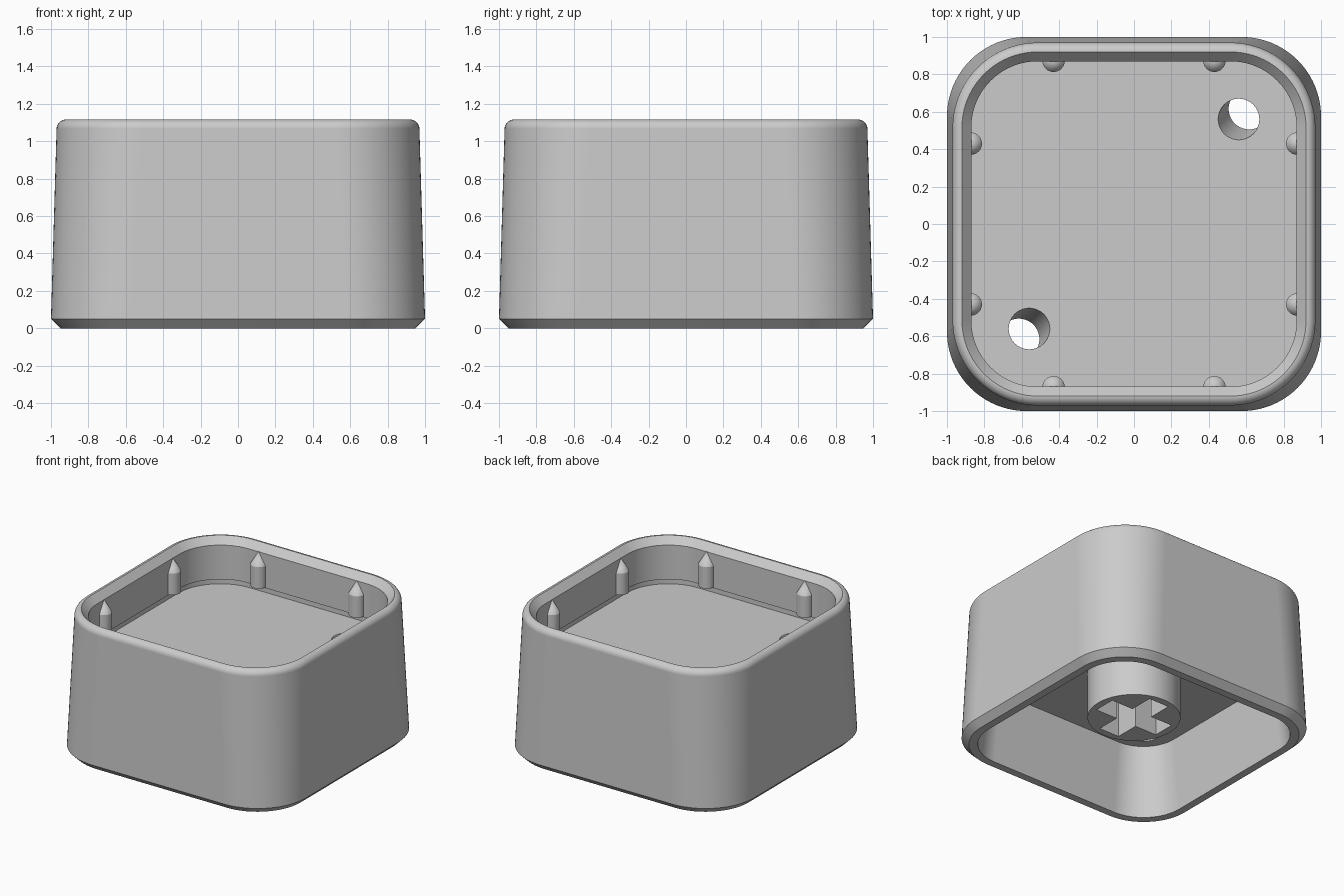
import bpy, bmesh, math
from mathutils import Matrix, Vector

cube = bpy.data.objects.get("Cube")
if cube:
    bpy.data.objects.remove(cube, do_unlink=True)

# Single colour
grey = bpy.data.materials.new("plain_grey")
grey.use_nodes = True
colour = (0.6, 0.6, 0.6, 1)
grey.diffuse_color = colour
grey.node_tree.nodes["Principled BSDF"].inputs["Base Color"].default_value = colour

TOP, FLOOR, CEILING, STEM_END = 1.116, 0.75, 0.55, 0.18


def make_object(name, bm):
    bmesh.ops.recalc_face_normals(bm, faces=bm.faces)
    mesh = bpy.data.meshes.new(name)
    bm.to_mesh(mesh)
    bm.free()
    mesh.materials.append(grey)
    obj = bpy.data.objects.new(name, mesh)
    bpy.context.collection.objects.link(obj)
    return obj


def activate(obj):
    bpy.ops.object.select_all(action='DESELECT')
    obj.select_set(True)
    bpy.context.view_layer.objects.active = obj


def boolean(target, tool, operation):
    mod = target.modifiers.new("boolean", 'BOOLEAN')
    mod.operation, mod.solver, mod.object = operation, 'EXACT', tool
    activate(target)
    bpy.ops.object.modifier_apply(modifier=mod.name)
    bpy.data.objects.remove(tool, do_unlink=True)


def smooth(obj):
    activate(obj)
    bpy.ops.object.shade_smooth_by_angle(angle=math.radians(30))
    mod = obj.modifiers.new("weighted_normals", 'WEIGHTED_NORMAL')
    mod.keep_sharp = True


def rounded_square(bm, half, z, core, steps=20):
    # core is the distance of each corner arc's centre from the axes
    ring = []
    for corner in range(4):
        mid = math.pi / 4 + corner * math.pi / 2
        centre = Vector((math.copysign(core, math.cos(mid)), math.copysign(core, math.sin(mid)), z))
        for i in range(steps + 1):
            a = corner * math.pi / 2 + i / steps * math.pi / 2
            ring.append(bm.verts.new(centre + (half - core) * Vector((math.cos(a), math.sin(a), 0))))
    return ring


def cylinder(bm, radius, bottom, top, top_radius=None, x=0, y=0, segments=64):
    return bmesh.ops.create_cone(
        bm, cap_ends=True, segments=segments, radius1=radius,
        radius2=radius if top_radius is None else top_radius, depth=top - bottom,
        matrix=Matrix.Translation((x, y, (bottom + top) / 2)))["verts"]


# Body: one wall section swept round a rounded square, closed by ceiling and floor
fillet = 0.05
section = [(0.83, CEILING, 0.55), (0.89, 0, 0.56), (0.95, 0, 0.57), (1.0, 0.05, 0.575)]
for i in range(9):
    a = i / 8 * math.pi / 2
    section.append((0.92 + fillet * math.cos(a), TOP - fillet + fillet * math.sin(a), 0.515))
# Chamfered rim, upright inner wall and a shallow groove above the floor
section += [(0.87, TOP - 0.055, 0.515), (0.87, 0.79, 0.515), (0.88, 0.79, 0.515), (0.88, FLOOR, 0.515)]
bm = bmesh.new()
rings = [rounded_square(bm, *point) for point in section]
for low, high in zip(rings, rings[1:]):
    for i in range(len(low)):
        j = (i + 1) % len(low)
        bm.faces.new((low[i], low[j], high[j], high[i]))
bm.faces.new(rings[0])
bm.faces.new(rings[-1])
body = make_object("body", bm)

# Stem under the ceiling
bm = bmesh.new()
cylinder(bm, 0.333, STEM_END, CEILING + 0.1)
boolean(body, make_object("stem", bm), 'UNION')

# Cross-shaped socket in the stem
for size in ((0.555, 0.175), (0.175, 0.555)):
    bm = bmesh.new()
    bmesh.ops.create_cube(bm, size=1, matrix=Matrix.Translation((0, 0, 0.33)) @ Matrix.Diagonal((*size, 0.44, 1)))
    boolean(body, make_object("socket_cutter", bm), 'DIFFERENCE')

# Two slanted holes through the floor, spreading outward as they go down
for side in (1, -1):
    bm = bmesh.new()
    for v in cylinder(bm, 0.11, CEILING - 0.06, FLOOR + 0.04):
        shift = side * (0.56 + (FLOOR - v.co.z) * 0.28)
        v.co.x += shift
        v.co.y += shift
    boolean(body, make_object("hole_cutter", bm), 'DIFFERENCE')
smooth(body)

# Pointed pins half sunk in the inner wall, two on each side
for side, name in enumerate(("left", "back", "right", "front")):
    for number, offset in enumerate((-0.43, 0.43), 1):
        spot = Matrix.Rotation(side * math.pi / 2, 3, 'Z') @ Vector((0.873, offset, 0))
        bm = bmesh.new()
        cylinder(bm, 0.06, 0.795, 0.965, x=spot.x, y=spot.y, segments=32)
        cylinder(bm, 0.06, 0.965, 1.065, 0, spot.x, spot.y, 32)
        bmesh.ops.remove_doubles(bm, verts=bm.verts, dist=0.0001)
        inner = [f for f in bm.faces if len(f.verts) > 4 and f.calc_center_median().z > 0.9]
        bmesh.ops.delete(bm, geom=inner, context='FACES_ONLY')
        smooth(make_object(f"pin_{name}_{number}", bm))
